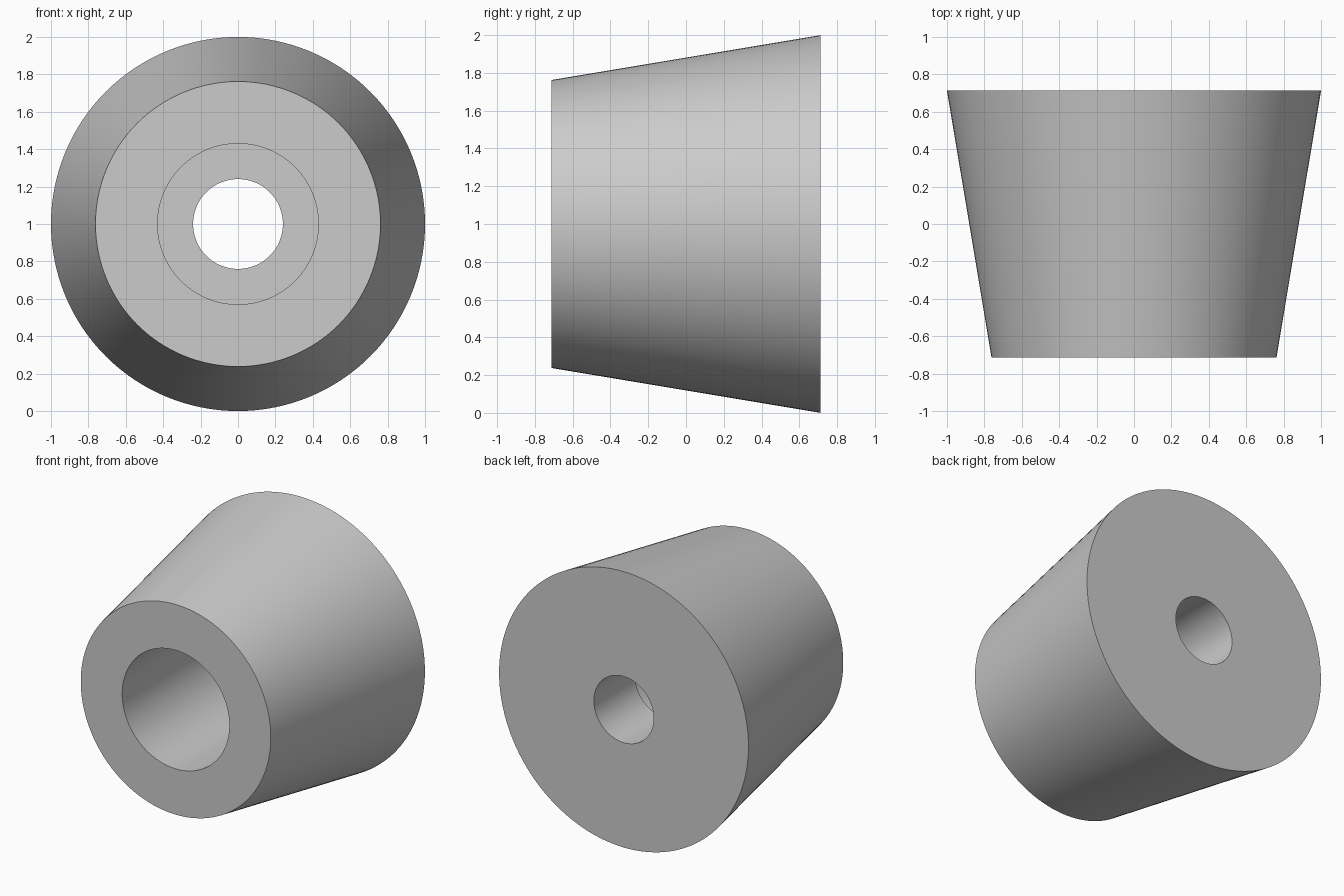
import bpy, bmesh, math
from mathutils import Vector

cube = bpy.data.objects.get("Cube")
if cube:
    bpy.data.objects.remove(cube, do_unlink=True)

# Single plain grey material
grey = bpy.data.materials.new("light_grey")
grey.use_nodes = True
colour = (0.6, 0.6, 0.6, 1.0)
grey.diffuse_color = colour
grey.node_tree.nodes["Principled BSDF"].inputs["Base Color"].default_value = colour

# Main dimensions
HALF = 0.713       # half length along y
FRONT_R = 0.762
BACK_R = 1.0
BORE_R = 0.43      # wide bore, open at the front
HOLE_R = 0.24      # narrow through hole, open at the back
STEP_Y = 0.24      # shoulder between the two
SEGMENTS = 128

# Closed wall section as (radius, y), revolved around the y axis
section = [(BORE_R, -HALF), (FRONT_R, -HALF), (BACK_R, HALF),
           (HOLE_R, HALF), (HOLE_R, STEP_Y), (BORE_R, STEP_Y)]

bm = bmesh.new()
verts = [bm.verts.new((r, y, 1.0)) for r, y in section]
edges = [bm.edges.new((v, verts[(i + 1) % len(verts)])) for i, v in enumerate(verts)]
bmesh.ops.spin(bm, geom=verts + edges, cent=Vector((0, 0, 1)), axis=Vector((0, 1, 0)),
               angle=math.tau, steps=SEGMENTS, use_merge=True)
bmesh.ops.remove_doubles(bm, verts=bm.verts[:], dist=0.0001)
bmesh.ops.recalc_face_normals(bm, faces=bm.faces[:])

mesh = bpy.data.meshes.new("tapered_bushing")
bm.to_mesh(mesh)
bm.free()
mesh.materials.append(grey)
bushing = bpy.data.objects.new("tapered_bushing", mesh)
bpy.context.collection.objects.link(bushing)

# Smooth round walls, sharp rims
bpy.ops.object.select_all(action='DESELECT')
bushing.select_set(True)
bpy.context.view_layer.objects.active = bushing
bpy.ops.object.shade_smooth_by_angle(angle=math.radians(30))
